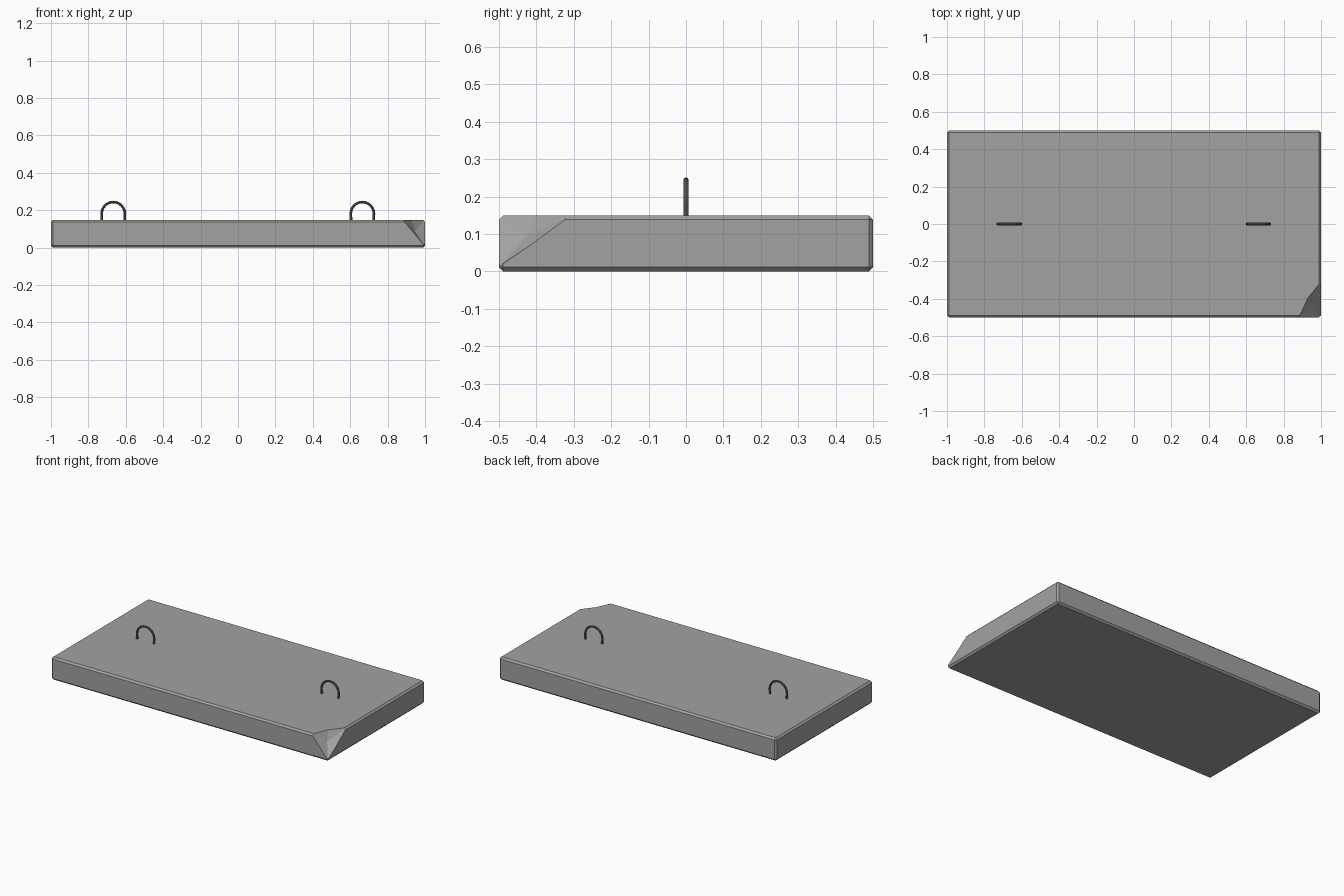
import bpy, bmesh, math
from mathutils import Vector

if "Cube" in bpy.data.objects:
    bpy.data.objects.remove(bpy.data.objects["Cube"])


def material(name, colour):
    m = bpy.data.materials.new(name)
    m.diffuse_color = (*colour, 1)
    m.use_nodes = True
    m.node_tree.nodes["Principled BSDF"].inputs["Base Color"].default_value = m.diffuse_color
    return m


concrete = material("concrete grey", (0.36, 0.37, 0.355))
iron = material("dark iron", (0.13, 0.137, 0.13))


def make_object(name, bm, mat):
    bmesh.ops.recalc_face_normals(bm, faces=bm.faces)
    me = bpy.data.meshes.new(name)
    bm.to_mesh(me)
    bm.free()
    me.materials.append(mat)
    ob = bpy.data.objects.new(name, me)
    bpy.context.collection.objects.link(ob)
    return ob


# Slab: box with small chamfers
bm = bmesh.new()
bmesh.ops.create_cube(bm, size=1)
for v in bm.verts:
    v.co = Vector((v.co.x * 2, v.co.y, (v.co.z + 0.5) * 0.149))
bmesh.ops.bevel(bm, geom=bm.edges[:], offset=0.011, segments=1, affect='EDGES')
slab = make_object("concrete_slab", bm, concrete)

# Chipped corner: pointed cutter with a sunken apex
bm = bmesh.new()
front, side, low, apex, mid, out = [bm.verts.new(p) for p in (
    (0.878, -0.505, 0.152), (1.003, -0.302, 0.152), (0.998, -0.502, 0.008),
    (0.945, -0.43, 0.09), (0.928, -0.395, 0.152), (1.2, -0.7, 0.35))]
for f in ((front, mid, apex), (mid, side, apex), (front, apex, low),
          (apex, side, low), (front, out, mid), (mid, out, side),
          (side, out, low), (low, out, front)):
    bm.faces.new(f)
cutter = make_object("chip_cutter", bm, concrete)
cutter.hide_render = True
mod = slab.modifiers.new("chip", 'BOOLEAN')
mod.operation = 'DIFFERENCE'
mod.solver = 'EXACT'
mod.object = cutter
bpy.context.view_layer.objects.active = slab
slab.select_set(True)
bpy.ops.object.modifier_apply(modifier="chip")
bpy.data.objects.remove(cutter)


# Lifting loops: arched tubes standing on the slab
def lifting_loop(name, cx, sides=8, radius=0.062, tube=0.007):
    bm = bmesh.new()
    centre = Vector((cx, 0, 0.182))
    path = [(Vector((cx + radius * 0.97, 0, 0.14)), 0.0)]
    for i in range(13):
        a = math.pi * i / 12
        path.append((centre + radius * Vector((math.cos(a), 0, math.sin(a))), a))
    path.append((Vector((cx - radius * 0.97, 0, 0.14)), math.pi))
    rings = []
    for p, a in path:
        radial = Vector((math.cos(a), 0, math.sin(a)))
        rings.append([bm.verts.new(p + tube * (
            math.cos(t) * radial + math.sin(t) * Vector((0, 1, 0))))
            for t in (2 * math.pi * k / sides for k in range(sides))])
    for r, s in zip(rings, rings[1:]):
        for k in range(sides):
            n = (k + 1) % sides
            bm.faces.new((r[k], r[n], s[n], s[k]))
    bm.faces.new(rings[0])
    bm.faces.new(rings[-1])
    make_object(name, bm, iron)


lifting_loop("lifting_loop_left", -0.667)
lifting_loop("lifting_loop_right", 0.665)
